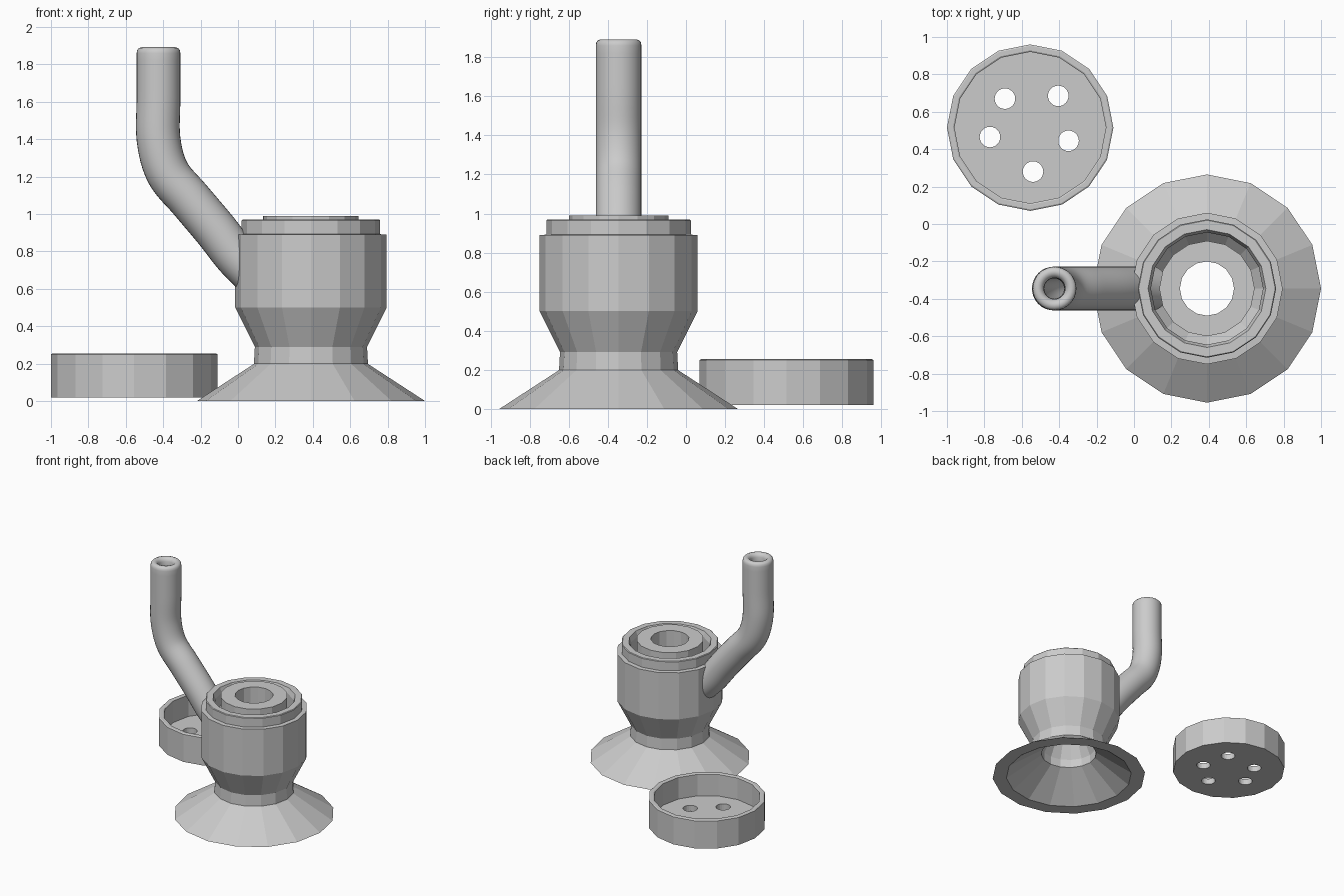
import bpy, bmesh, math
from mathutils import Vector

if "Cube" in bpy.data.objects:
    bpy.data.objects.remove(bpy.data.objects["Cube"])

grey = bpy.data.materials.new("plain grey")
grey.diffuse_color = (0.6, 0.6, 0.6, 1)
grey.use_nodes = True
grey.node_tree.nodes["Principled BSDF"].inputs["Base Color"].default_value = grey.diffuse_color


def finish(name, bm, loc=(0, 0, 0), material=True):
    bmesh.ops.recalc_face_normals(bm, faces=bm.faces)
    mesh = bpy.data.meshes.new(name)
    bm.to_mesh(mesh)
    bm.free()
    ob = bpy.data.objects.new(name, mesh)
    ob.location = loc
    if material:
        mesh.materials.append(grey)
    bpy.context.collection.objects.link(ob)
    return ob


def skin(bm, rings, closed):
    """Bridge consecutive rings of vertices."""
    n = len(rings[0])
    for k in range(len(rings) if closed else len(rings) - 1):
        a, b = rings[k], rings[(k + 1) % len(rings)]
        for i in range(n):
            j = (i + 1) % n
            bm.faces.new((a[i], a[j], b[j], b[i]))


def ring(bm, centre, u, v, r, n):
    return [bm.verts.new(centre + r * (math.cos(t) * u + math.sin(t) * v))
            for t in (2 * math.pi * i / n for i in range(n))]


X, Y, Z = Vector((1, 0, 0)), Vector((0, 1, 0)), Vector((0, 0, 1))


def lathe(name, profile, loc, n=16, closed=True):
    bm = bmesh.new()
    rings = [ring(bm, Z * z, X, Y, r, n) for r, z in profile]
    skin(bm, rings, closed)
    if not closed:
        bm.faces.new(rings[0])
        bm.faces.new(rings[-1])
    return finish(name, bm, loc)


# Body: flared foot, neck, chamber, stepped rim, groove, centre tube with bore
lathe("body", [
    (0.50, 0), (0.61, 0), (0.31, 0.195), (0.305, 0.20), (0.30, 0.29),
    (0.405, 0.50), (0.405, 0.89), (0.37, 0.892), (0.37, 0.965), (0.365, 0.97),
    (0.315, 0.97), (0.30, 0.93), (0.30, 0.47), (0.255, 0.42),
    (0.255, 0.99), (0.145, 0.99), (0.145, 0.42), (0.22, 0.27), (0.22, 0.20),
], (0.39, -0.345, 0))

# Round cap: open tray with five holes in the floor
cap = lathe("cap", [
    (0.445, 0.02), (0.445, 0.25), (0.437, 0.255), (0.413, 0.255),
    (0.405, 0.25), (0.405, 0.07),
], (-0.555, 0.515, 0), closed=False)
bm = bmesh.new()
for x, y in ((-0.69, 0.67), (-0.405, 0.685), (-0.77, 0.465),
             (-0.35, 0.445), (-0.54, 0.28)):
    c = Vector((x, y, 0))
    rings = [ring(bm, c + Z * z, X, Y, 0.055, 24) for z in (-0.05, 0.15)]
    skin(bm, rings, False)
    bm.faces.new(rings[0])
    bm.faces.new(rings[1])
cutter = finish("hole_cutter", bm, material=False)
cutter.hide_render = True
cutter.hide_viewport = True
mod = cap.modifiers.new("holes", "BOOLEAN")
mod.object = cutter
mod.operation = "DIFFERENCE"
mod.solver = "EXACT"

# Bent hollow stem: spline path swept with round sections
ctrl = [(0.10, 0.665), (-0.01, 0.775), (-0.12, 0.915), (-0.255, 1.075),
        (-0.375, 1.22), (-0.425, 1.40), (-0.425, 1.62), (-0.425, 1.86)]
pts = [Vector((x, -0.345, z)) for x, z in ctrl]
ext = [2 * pts[0] - pts[1]] + pts + [2 * pts[-1] - pts[-2]]
path = []
for k in range(1, len(ext) - 2):
    p0, p1, p2, p3 = ext[k - 1:k + 3]
    for s in range(6):
        t = s / 6
        path.append(0.5 * (2 * p1 + (p2 - p0) * t + (2 * p0 - 5 * p1 + 4 * p2 - p3) * t * t
                           + (3 * p1 - p0 - 3 * p2 + p3) * t ** 3))
path.append(pts[-1])

frames = []
for k, p in enumerate(path):
    d = (path[min(k + 1, len(path) - 1)] - path[max(k - 1, 0)]).normalized()
    frames.append((p, Y.cross(d).normalized()))

bm = bmesh.new()
rings = [ring(bm, p, u, Y, 0.117, 32) for p, u in frames]
top = Vector((-0.425, -0.345, 0))
for r, z in ((0.114, 1.877), (0.105, 1.887), (0.09, 1.892), (0.075, 1.888),
             (0.063, 1.877), (0.057, 1.862)):
    rings.append(ring(bm, top + Z * z, X, Y, r, 32))
rings += [ring(bm, p, u, Y, 0.055, 32) for p, u in reversed(frames[:-1])]
skin(bm, rings, True)
stem = finish("stem", bm)
bpy.ops.object.select_all(action="DESELECT")
stem.select_set(True)
bpy.context.view_layer.objects.active = stem
bpy.ops.object.shade_smooth_by_angle(angle=math.radians(40))
